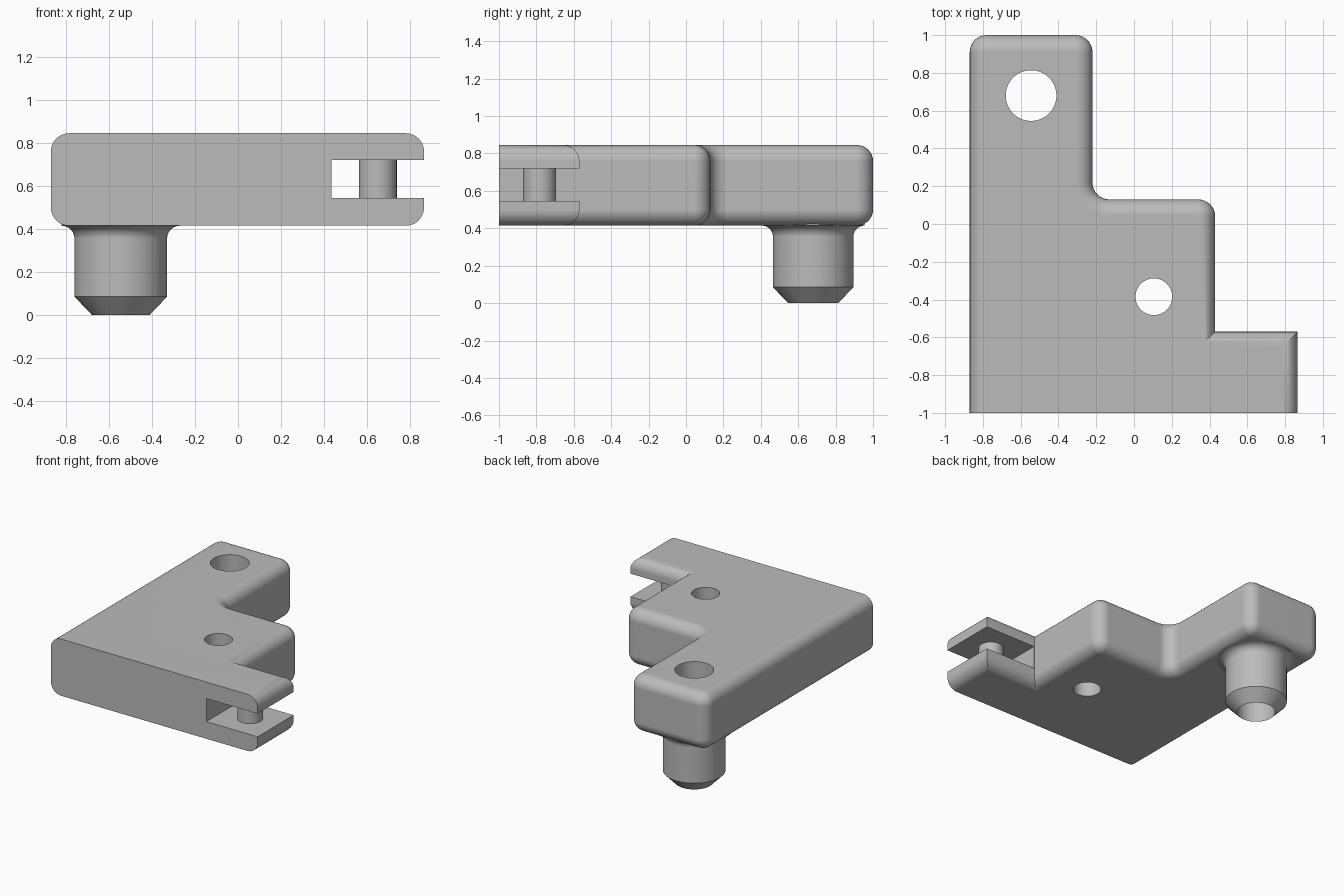
import bpy, bmesh
from math import sin, cos, pi, radians
from mathutils import Vector

if "Cube" in bpy.data.objects:
    bpy.data.objects.remove(bpy.data.objects["Cube"])

grey = bpy.data.materials.new("plain grey")
grey.use_nodes = True
grey.diffuse_color = (0.5, 0.5, 0.5, 1)
grey.node_tree.nodes["Principled BSDF"].inputs["Base Color"].default_value = (0.5, 0.5, 0.5, 1)

BOTTOM, TOP, ROUND = 0.415, 0.845, 0.085
BIG_HOLE, SMALL_HOLE = (-0.545, 0.68), (0.105, -0.385)


def make(name, bm):
    bmesh.ops.remove_doubles(bm, verts=bm.verts, dist=0.0001)
    bmesh.ops.recalc_face_normals(bm, faces=bm.faces)
    mesh = bpy.data.meshes.new(name)
    bm.to_mesh(mesh)
    bm.free()
    mesh.materials.append(grey)
    ob = bpy.data.objects.new(name, mesh)
    bpy.context.collection.objects.link(ob)
    return ob


def skin(bm, loops, closed):
    """Join equal point loops with quads; cap the ends unless closed."""
    rings = [[bm.verts.new(p) for p in loop] for loop in loops]
    n = len(rings[0])
    pairs = list(zip(rings, rings[1:])) + ([(rings[-1], rings[0])] if closed else [])
    for a, b in pairs:
        for i in range(n):
            j = (i + 1) % n
            bm.faces.new((a[i], a[j], b[j], b[i]))
    if not closed:
        bm.faces.new(rings[0])
        bm.faces.new(rings[-1])


def lathe(name, centre, profile, closed=False, segs=64):
    bm = bmesh.new()
    skin(bm, [[(centre[0] + r * cos(2 * pi * i / segs), centre[1] + r * sin(2 * pi * i / segs), z)
               for i in range(segs)] for r, z in profile], closed)
    return make(name, bm)


def smooth(ob):
    bpy.ops.object.select_all(action="DESELECT")
    ob.select_set(True)
    bpy.context.view_layer.objects.active = ob
    bpy.ops.object.shade_smooth_by_angle(angle=radians(35))
    ob.modifiers.new("even shading", "WEIGHTED_NORMAL").keep_sharp = True


# Stepped outline, anticlockwise: x, y, corner radius
outline = [(-0.87, -1, 0), (0.865, -1, 0), (0.865, -0.57, 0), (0.43, -0.57, 0),
           (0.43, 0.13, 0.09), (-0.22, 0.13, 0.09), (-0.22, 1, 0.09), (-0.87, 1, 0.09)]


def inset_loop(d, z, steps=8):
    """Outline moved inward by d, except along the flat front."""
    pts, n = [], len(outline)
    for i, (x, y, r) in enumerate(outline):
        c = Vector((x, y))
        e1 = (c - Vector(outline[i - 1][:2])).normalized()
        e2 = (Vector(outline[(i + 1) % n][:2]) - c).normalized()
        turn = 1 if e1.cross(e2) > 0 else -1
        n1, n2 = Vector((-e1.y, e1.x)), Vector((-e2.y, e2.x))
        if r:
            mid = c + turn * r * (n1 + n2)
            for k in range(steps + 1):
                t = pi / 2 * k / steps
                pts.append(mid - turn * (r - turn * d) * (n1 * cos(t) + n2 * sin(t)))
        else:
            pts.append(c + d * sum((m for m in (n1, n2) if m.y < 0.5), Vector((0, 0))))
    return [(p.x, p.y, z) for p in pts]


# Body plate with rounded upper and lower rims
arc = [(ROUND * (1 - sin(t)), ROUND * (1 - cos(t))) for t in (pi / 2 * k / 8 for k in range(9))]
levels = [(d, BOTTOM + h) for d, h in reversed([(a, b) for b, a in arc])]
levels = sorted(levels, key=lambda v: v[1])
levels += [(d, BOTTOM + TOP - z) for d, z in reversed(levels)]
bm = bmesh.new()
skin(bm, [inset_loop(d, z) for d, z in levels], False)
body = make("body_plate", bm)

# Cutters: two through holes and the fork slot
cutters = [lathe("hole_cutter", c, [(r, 0.2), (r, 1)]) for c, r in ((BIG_HOLE, 0.134), (SMALL_HOLE, 0.097))]
bm = bmesh.new()
bmesh.ops.create_cube(bm, size=1)
for v in bm.verts:
    v.co = (0.435 if v.co.x < 0 else 1, -1.2 if v.co.y < 0 else -0.5, 0.545 if v.co.z < 0 else 0.72)
cutters.append(make("slot_cutter", bm))

for cutter in cutters:
    cutter.hide_render = True
    cut = body.modifiers.new("cut", "BOOLEAN")
    cut.operation, cut.solver, cut.object = "DIFFERENCE", "EXACT", cutter
    bpy.context.view_layer.objects.active = body
    bpy.ops.object.modifier_apply(modifier=cut.name)
    bpy.data.objects.remove(cutter)

# Hollow peg with chamfered tip and flared root
flare = [(0.275 - 0.06 * cos(t), 0.355 + 0.06 * sin(t)) for t in (pi / 2 * k / 6 for k in range(7))]
peg = lathe("hollow_peg", BIG_HOLE,
            [(0.134, 0.43), (0.134, 0), (0.215, 0.085)] + flare + [(0.275, 0.43)], closed=True)

# Small pin bridging the fork
pin = lathe("fork_pin", (0.65, -0.783), [(0.088, 0.53), (0.088, 0.735)], segs=48)

for ob in (body, peg, pin):
    smooth(ob)
